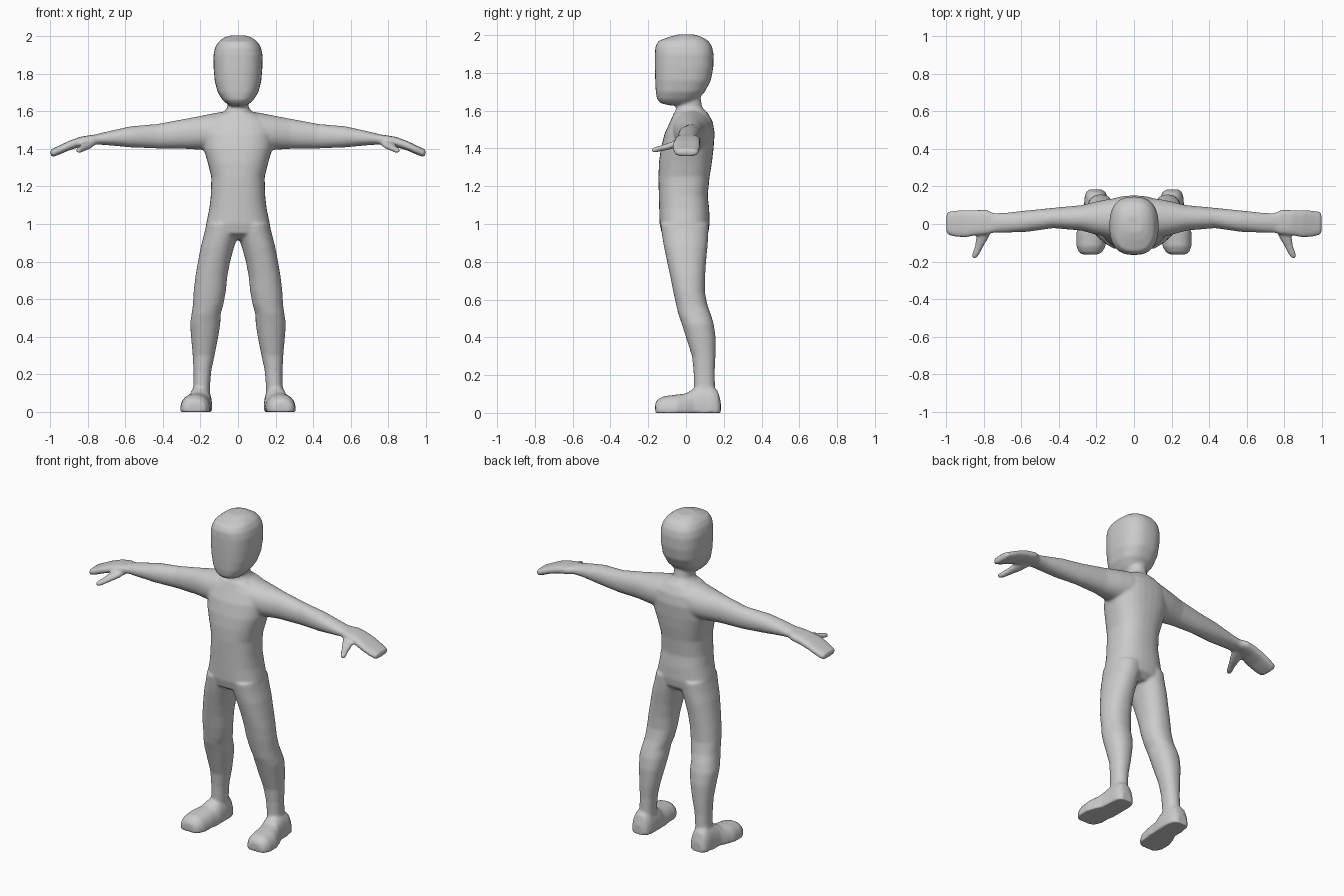
import bpy, bmesh, math

bm = bmesh.new()
SEG = 32


def loft(axis, rows, power=2.3, side=1, floor=None):
    """Closed loft along an axis; each row is (t, a0, a1, b0, b1), the extents
    of a rounded section in the two remaining axes (in x, y, z order)."""
    rings = []
    for t, a0, a1, b0, b1 in rows:
        ring = []
        for i in range(SEG):
            u = 2 * math.pi * i / SEG
            c, s = math.cos(u), math.sin(u)
            a = (a0 + a1) / 2 + (a1 - a0) / 2 * math.copysign(abs(c) ** (2 / power), c)
            b = (b0 + b1) / 2 + (b1 - b0) / 2 * math.copysign(abs(s) ** (2 / power), s)
            p = [a, b]
            p.insert("xyz".index(axis), t)
            if floor is not None:
                p[2] = max(p[2], floor)
            p[0] *= side
            ring.append(bm.verts.new(p))
        rings.append(ring)
    for lo, hi in zip(rings, rings[1:]):
        for i in range(SEG):
            j = (i + 1) % SEG
            bm.faces.new((lo[i], lo[j], hi[j], hi[i]))
    bm.faces.new(rings[0][::-1])
    bm.faces.new(rings[-1])


def sym(rows):
    """Rows (z, half width, y front, y back) centred on x = 0."""
    return [(z, -w, w, f, b) for z, w, f, b in rows]


# Head
loft("z", sym([
    (1.628, .035, -.09, .02), (1.64, .06, -.135, .04), (1.66, .082, -.153, .06),
    (1.70, .108, -.16, .10), (1.76, .124, -.163, .132), (1.83, .13, -.165, .145),
    (1.90, .131, -.165, .146), (1.94, .122, -.162, .138), (1.97, .104, -.145, .118),
    (1.99, .078, -.09, .085), (2.003, .045, -.045, .045)]), 2.5)

# Neck
loft("z", sym([(1.54, .11, -.08, .13), (1.59, .08, -.06, .11),
               (1.62, .056, -.05, .085), (1.72, .055, -.05, .07)]), 2.1)

# Torso
loft("z", sym([
    (.915, .06, -.07, .08), (.95, .172, -.128, .118), (1.0, .17, -.14, .125),
    (1.08, .153, -.142, .123), (1.15, .145, -.144, .115), (1.25, .142, -.146, .125),
    (1.33, .162, -.143, .138), (1.40, .183, -.133, .146), (1.48, .19, -.113, .152),
    (1.54, .18, -.085, .142), (1.585, .11, -.065, .118), (1.60, .06, -.05, .10)]), 2.4)

for s in (-1, 1):
    # Arm
    loft("x", [
        (.05, -.07, .135, 1.41, 1.602), (.12, -.075, .135, 1.39, 1.591),
        (.19, -.06, .122, 1.395, 1.577), (.28, -.035, .1, 1.40, 1.56),
        (.43, -.022, .086, 1.402, 1.532), (.57, -.042, .072, 1.408, 1.52),
        (.68, -.046, .06, 1.418, 1.496), (.77, -.046, .056, 1.425, 1.474),
        (.80, -.04, .05, 1.43, 1.468)], 2.1, s)
    # Hand
    loft("x", [
        (.74, -.045, .055, 1.425, 1.478), (.785, -.056, .075, 1.42, 1.473),
        (.84, -.06, .074, 1.41, 1.464), (.90, -.072, .074, 1.392, 1.442),
        (.95, -.068, .072, 1.37, 1.418), (.985, -.06, .066, 1.357, 1.402),
        (.998, -.05, .056, 1.366, 1.397)], 2.8, s)
    # Thumb
    loft("y", [
        (-.02, .75, .83, 1.415, 1.455), (-.075, .775, .84, 1.397, 1.436),
        (-.12, .802, .848, 1.388, 1.42), (-.155, .82, .86, 1.38, 1.41),
        (-.183, .838, .865, 1.377, 1.402)], 2.3, s)
    # Leg
    loft("z", [
        (.08, .15, .245, .045, .155), (.15, .148, .237, .042, .153),
        (.22, .142, .237, .04, .152), (.30, .125, .241, .032, .156),
        (.40, .105, .25, .0, .157), (.47, .094, .255, -.022, .147),
        (.52, .093, .247, -.04, .132), (.57, .078, .24, -.052, .114),
        (.64, .065, .236, -.067, .1), (.72, .057, .227, -.083, .101),
        (.80, .042, .213, -.1, .106), (.88, .02, .198, -.117, .114),
        (.94, .0, .182, -.127, .118), (1.0, .0, .168, -.135, .12)], 2.2, s)
    # Foot
    loft("y", [
        (-.163, .195, .27, -.02, .05), (-.152, .17, .293, -.05, .07),
        (-.12, .152, .306, -.07, .088), (-.05, .144, .308, -.08, .097),
        (.0, .142, .29, -.09, .103), (.04, .138, .272, -.1, .128),
        (.09, .137, .266, -.11, .143), (.14, .14, .264, -.11, .14),
        (.168, .15, .256, -.09, .118), (.184, .17, .24, -.05, .06)], 2.3, s, 0)

bmesh.ops.recalc_face_normals(bm, faces=bm.faces)
mesh = bpy.data.meshes.new("figure_body")
bm.to_mesh(mesh)
bm.free()
body = bpy.data.objects.new("figure_body", mesh)
bpy.context.collection.objects.link(body)

# Fuse the parts into one smooth skin
fuse = body.modifiers.new("fuse", "REMESH")
fuse.mode = "VOXEL"
fuse.voxel_size = 0.008
fuse.use_smooth_shade = True
soften = body.modifiers.new("soften", "SMOOTH")
soften.factor = 0.5
soften.iterations = 6
